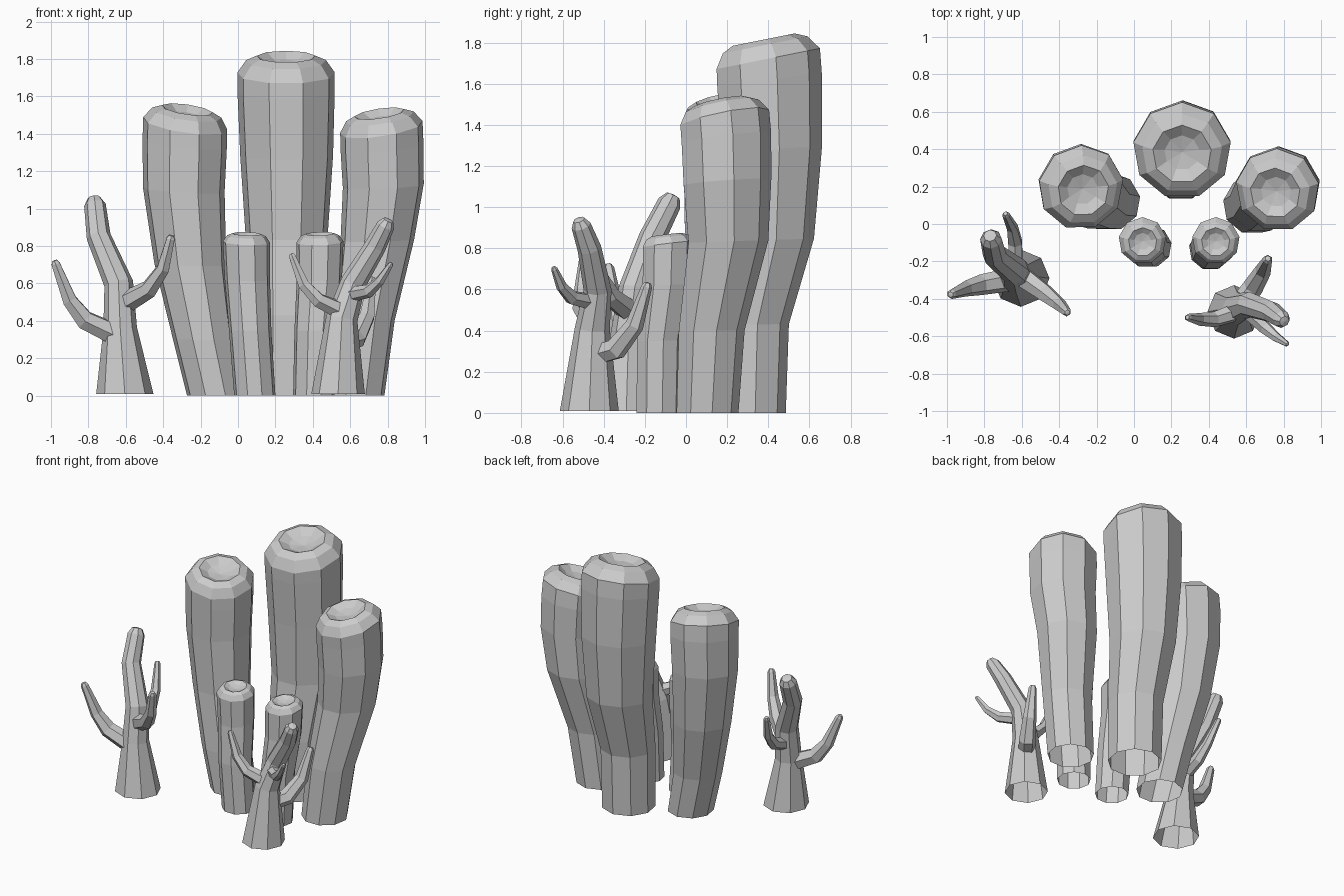
import bpy, math
from mathutils import Vector

UP = Vector((0, 0, 1))


def loft(name, rings, sides, tip):
    """Skin rings of (centre, radius, normal); open at the start, closed by a fan to tip."""
    verts, faces = [], []
    for c, r, n in rings:
        q = UP.rotation_difference(n.normalized())
        for k in range(sides):
            a = math.pi / 2 + math.tau * k / sides
            verts.append(c + q @ Vector((r * math.cos(a), r * math.sin(a), 0)))
    for i in range(len(rings) - 1):
        for k in range(sides):
            a, b = i * sides + k, i * sides + (k + 1) % sides
            faces.append((a, b, b + sides, a + sides))
    verts.append(tip)
    last = (len(rings) - 1) * sides
    for k in range(sides):
        faces.append((last + k, last + (k + 1) % sides, len(verts) - 1))
    mesh = bpy.data.meshes.new(name)
    mesh.from_pydata(verts, [], faces)
    mesh.update()
    obj = bpy.data.objects.new(name, mesh)
    bpy.context.collection.objects.link(obj)
    return obj


def tube(name, path, tilt):
    """Nine-sided tube with a tilted, bevelled rim and a shallow dished mouth."""
    n = Vector(tilt).normalized()
    count = len(path) - 1
    rings = [(Vector(p[:3]), p[3], UP.lerp(n, (i / count) ** 2)) for i, p in enumerate(path)]
    c, r, _ = rings[-1]
    for height, scale in ((0.26, 0.82), (0.36, 0.6), (0.22, 0.36)):
        rings.append((c + n * r * height, r * scale, n))
    loft(name, rings, 9, c + n * r * 0.16)


def branch(name, path, sides=6, flat_base=False):
    """Tapering bent limb with a blunt tip."""
    pts = [Vector(p[:3]) for p in path]
    rings = []
    for i, p in enumerate(path):
        before = (pts[i] - pts[i - 1]).normalized() if i else Vector()
        after = (pts[i + 1] - pts[i]).normalized() if i < len(pts) - 1 else Vector()
        n = UP if flat_base and i == 0 else before + after
        rings.append((pts[i], p[3], n))
    d = (pts[-1] - pts[-2]).normalized()
    r = path[-1][3]
    rings.append((pts[-1] + d * r * 0.7, r * 0.6, d))
    loft(name, rings, sides, pts[-1] + d * r * 0.8)


# Three tall tubes
tube("tall_tube_middle", [
    (0.25, 0.305, 0, 0.18), (0.25, 0.315, 0.43, 0.185), (0.26, 0.40, 0.84, 0.222),
    (0.26, 0.41, 1.28, 0.252), (0.257, 0.398, 1.62, 0.264), (0.257, 0.392, 1.72, 0.264)],
    (0, -0.2, 1))
tube("tall_tube_left", [
    (-0.12, 0.12, 0, 0.155), (-0.185, 0.13, 0.3, 0.165), (-0.255, 0.18, 0.7, 0.195),
    (-0.29, 0.2, 1.1, 0.222), (-0.285, 0.2, 1.35, 0.23), (-0.283, 0.195, 1.45, 0.23)],
    (0.15, -0.2, 1))
tube("tall_tube_right", [
    (0.63, 0.1, 0, 0.155), (0.675, 0.12, 0.4, 0.165), (0.745, 0.2, 0.83, 0.2),
    (0.777, 0.195, 1.12, 0.22), (0.77, 0.19, 1.33, 0.226), (0.767, 0.182, 1.43, 0.226)],
    (-0.15, -0.2, 1))

# Two short tubes
tube("short_tube_left", [
    (0.09, -0.12, 0, 0.112), (0.065, -0.12, 0.35, 0.115), (0.05, -0.09, 0.62, 0.123),
    (0.045, -0.09, 0.82, 0.128)], (0.03, -0.12, 1))
tube("short_tube_right", [
    (0.405, -0.135, 0, 0.112), (0.415, -0.13, 0.35, 0.115), (0.435, -0.095, 0.62, 0.123),
    (0.438, -0.09, 0.82, 0.128)], (-0.03, -0.12, 1))

# Left branching coral
branch("left_coral_trunk", [
    (-0.605, -0.29, 0.01, 0.153), (-0.63, -0.28, 0.36, 0.09), (-0.638, -0.25, 0.6, 0.078),
    (-0.745, -0.165, 0.85, 0.065), (-0.765, -0.08, 1.02, 0.058)], 8, True)
branch("left_coral_side_branch", [
    (-0.62, -0.29, 0.31, 0.065), (-0.82, -0.325, 0.405, 0.056),
    (-0.9, -0.345, 0.51, 0.043), (-0.975, -0.375, 0.705, 0.026)])
branch("left_coral_front_branch", [
    (-0.6, -0.28, 0.5, 0.06), (-0.475, -0.37, 0.57, 0.05),
    (-0.4, -0.43, 0.68, 0.038), (-0.36, -0.47, 0.84, 0.025)])
branch("left_coral_back_branch", [
    (-0.635, -0.25, 0.47, 0.045), (-0.635, -0.1, 0.53, 0.042),
    (-0.65, -0.02, 0.62, 0.032), (-0.685, 0.05, 0.78, 0.02)])

# Right branching coral
branch("right_coral_trunk", [
    (0.535, -0.47, 0.01, 0.143), (0.555, -0.455, 0.41, 0.085), (0.615, -0.43, 0.6, 0.068),
    (0.735, -0.47, 0.8, 0.058), (0.79, -0.51, 0.91, 0.048)], 8, True)
branch("right_coral_side_branch", [
    (0.55, -0.47, 0.455, 0.05), (0.43, -0.51, 0.51, 0.042),
    (0.35, -0.51, 0.595, 0.034), (0.29, -0.5, 0.745, 0.02)])
branch("right_coral_front_branch", [
    (0.6, -0.46, 0.54, 0.042), (0.7, -0.555, 0.56, 0.036),
    (0.76, -0.605, 0.615, 0.027), (0.815, -0.64, 0.7, 0.016)])
branch("right_coral_back_branch", [
    (0.55, -0.45, 0.28, 0.055), (0.635, -0.34, 0.31, 0.056),
    (0.69, -0.25, 0.425, 0.045), (0.715, -0.19, 0.615, 0.026)])
